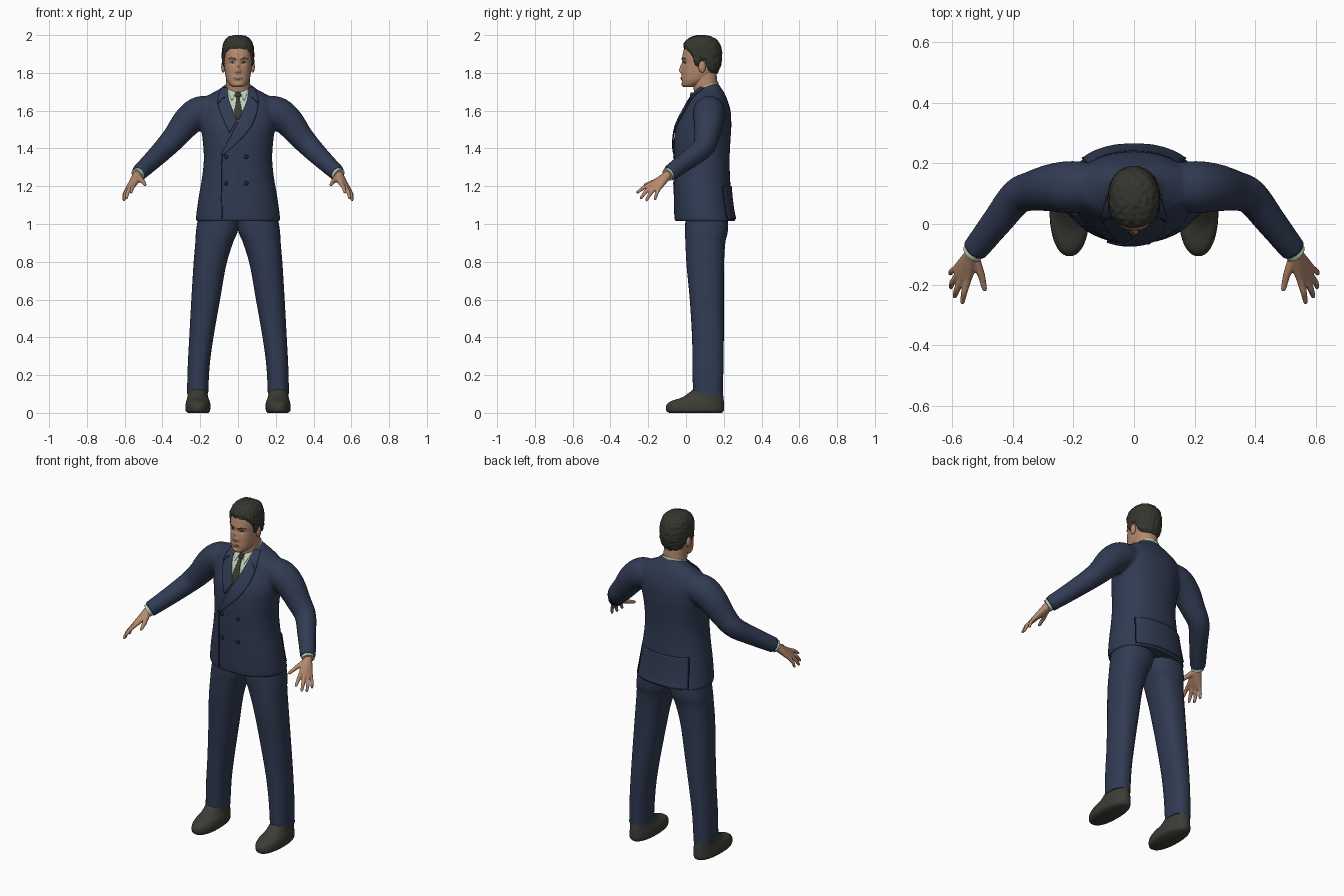
import bpy, bmesh, math
from mathutils import Vector, noise
from mathutils.bvhtree import BVHTree

if "Cube" in bpy.data.objects:
    bpy.data.objects.remove(bpy.data.objects["Cube"])


def material(name, *rgb):
    m = bpy.data.materials.new(name)
    m.use_nodes = True
    m.diffuse_color = (*rgb, 1)
    m.node_tree.nodes["Principled BSDF"].inputs["Base Color"].default_value = (*rgb, 1)
    return m


NAVY = material("navy cloth", .03, .043, .085)
SEAM = material("dark navy", .012, .017, .035)
SKIN = material("skin", .46, .25, .155)
LIPS = material("lips", .32, .14, .1)
HAIR = material("dark hair", .035, .036, .028)
SHOE = material("shoe leather", .045, .046, .036)
SHIRT = material("pale green shirt", .5, .62, .48)
TIE = material("dark tie", .045, .043, .03)
WHITE = material("eye white", .5, .45, .4)


def make(name, bm, mat, remesh=0, smooth=0):
    bmesh.ops.recalc_face_normals(bm, faces=bm.faces)
    me = bpy.data.meshes.new(name)
    bm.to_mesh(me)
    bm.free()
    me.materials.append(mat)
    me.polygons.foreach_set("use_smooth", [True] * len(me.polygons))
    me.set_sharp_from_angle(angle=math.radians(50))
    ob = bpy.data.objects.new(name, me)
    bpy.context.collection.objects.link(ob)
    if remesh:
        mod = ob.modifiers.new("blend", "REMESH")
        mod.mode, mod.voxel_size, mod.use_smooth_shade = "VOXEL", remesh, True
        mod = ob.modifiers.new("soften", "SMOOTH")
        mod.iterations, mod.factor = smooth, .5
    return ob


def dense(rows, k=6):
    """Smooth curve through rows of numbers."""
    out, last = [], len(rows) - 1
    for i in range(last):
        quad = list(zip(rows[max(i - 1, 0)], rows[i], rows[i + 1], rows[min(i + 2, last)]))
        for j in range(k):
            t = j / k
            out.append([b + .5 * t * (c - a + t * (2 * a - 5 * b + 4 * c - d + t * (3 * b - a - 3 * c + d)))
                        for a, b, c, d in quad])
    return out + [list(rows[-1])]


def skin_rings(bm, rings):
    loops = [[bm.verts.new(p) for p in ring] for ring in rings]
    n = len(loops[0])
    for a, b in zip(loops, loops[1:]):
        for i in range(n):
            bm.faces.new((a[i], a[(i + 1) % n], b[(i + 1) % n], b[i]))
    bm.faces.new(loops[0][::-1])
    bm.faces.new(loops[-1])
    return bm


def loft(bm, rows, n=48, power=2.2, k=6, flip=1):
    """Stack of rounded sections: z, x from, x to, front, back, tilt."""
    rings = []
    for z, x0, x1, f, b, tilt in dense(rows, k):
        ring = []
        for i in range(n):
            c, s = math.cos(math.tau * i / n), math.sin(math.tau * i / n)
            x = (x0 + x1) / 2 + (x1 - x0) / 2 * math.copysign(abs(c) ** (2 / power), c)
            y = (f + b) / 2 + (b - f) / 2 * math.copysign(abs(s) ** (2 / power), s)
            ring.append((x * flip, y, z + tilt * (y - .11)))
        rings.append(ring)
    return skin_rings(bm, rings)


def sym(rows):
    return [(z, -w, w, f, b, t) for z, w, f, b, t in rows]


def tube(bm, path, flip=1, n=28):
    pts = dense(path)
    rings = []
    for i, (x, y, z, r) in enumerate(pts):
        t = Vector(pts[min(i + 1, len(pts) - 1)][:3]) - Vector(pts[max(i - 1, 0)][:3])
        u = t.cross(Vector((0, 1, .4))).normalized()
        v = t.cross(u).normalized()
        ring = [Vector((x, y, z)) + r * (math.cos(a) * u + math.sin(a) * v)
                for a in (math.tau * j / n for j in range(n))]
        rings.append([(p.x * flip, p.y, p.z) for p in ring])
    return skin_rings(bm, rings)


def ball(name, loc, scale, mat):
    bm = bmesh.new()
    bmesh.ops.create_uvsphere(bm, u_segments=20, v_segments=12, radius=1)
    for v in bm.verts:
        v.co = Vector(loc) + v.co * Vector(scale)
    return make(name, bm, mat)


def hull(bm, balls, flip):
    """Convex skin around balls of x, y, z, radius."""
    ico, tmp = bmesh.new(), bmesh.new()
    bmesh.ops.create_icosphere(ico, subdivisions=2, radius=1)
    for x, y, z, r in balls:
        for v in ico.verts:
            p = v.co * r + Vector((x, y, z))
            tmp.verts.new((p.x * flip, p.y, p.z))
    res = bmesh.ops.convex_hull(tmp, input=tmp.verts)
    inside = [g for g in res["geom_interior"] if isinstance(g, bmesh.types.BMVert)]
    bmesh.ops.delete(tmp, geom=inside, context="VERTS")
    me = bpy.data.meshes.new("part")
    tmp.to_mesh(me)
    bm.from_mesh(me)
    bpy.data.meshes.remove(me)
    ico.free()
    tmp.free()


def surface(ob):
    return BVHTree.FromObject(ob, bpy.context.evaluated_depsgraph_get())


def drop(tree, x, z, side=-1, lift=0):
    hit, normal, *_ = tree.ray_cast(Vector((x, side, z)), Vector((0, -side, 0)))
    if hit is None:
        hit, normal, *_ = tree.find_nearest(Vector((x, .1 + .1 * side, z)))
    return hit + normal * lift


def patch(name, tree, edge_a, edge_b, mat, lift=.003, side=-1, across=8, thick=.005):
    """Thin plate between two (x, z) edges, laid on a surface."""
    bm = bmesh.new()
    grid = []
    for a, b in zip(dense(edge_a, 8), dense(edge_b, 8)):
        grid.append([bm.verts.new(drop(tree, a[0] + (b[0] - a[0]) * j / across,
                                       a[1] + (b[1] - a[1]) * j / across, side, lift))
                     for j in range(across + 1)])
    for r, s in zip(grid, grid[1:]):
        for j in range(across):
            bm.faces.new((r[j], r[j + 1], s[j + 1], s[j]))
    ob = make(name, bm, mat)
    mod = ob.modifiers.new("thickness", "SOLIDIFY")
    mod.thickness, mod.offset = thick, 0
    return ob


def seam(name, tree, line, side=-1, lift=.004):
    patch(name, tree, [(x - .002, z) for x, z in line], [(x + .002, z) for x, z in line],
          SEAM, lift, side, 1, .004)


# Jacket: body and sleeves blended into one surface
bm = loft(bmesh.new(), sym([
    (1.015, .224, -.06, .264, 0), (1.06, .22, -.063, .252, 0), (1.15, .207, -.065, .24, 0),
    (1.25, .19, -.066, .233, 0), (1.35, .181, -.066, .231, 0), (1.45, .188, -.063, .236, 0),
    (1.52, .198, -.05, .24, 0), (1.6, .2, -.012, .236, 0), (1.66, .185, .022, .218, 0),
    (1.69, .14, .042, .2, .1), (1.712, .095, .052, .18, .25), (1.728, .078, .057, .168, .35)]))
ARM = [(.12, .125, 1.6, .075), (.2, .122, 1.59, .086), (.265, .12, 1.545, .08), (.33, .11, 1.465, .067),
       (.385, .09, 1.405, .059), (.45, .01, 1.34, .051), (.527, -.088, 1.268, .043)]
for s in (1, -1):
    tube(bm, ARM, s)
jacket = make("jacket", bm, NAVY, .008, 6)
cloth = surface(jacket)

# Shirt front, tie and lapels
patch("shirt_front", cloth, [(-.058, 1.715), (-.05, 1.65), (-.006, 1.545)],
      [(.058, 1.715), (.05, 1.65), (0, 1.54)], SHIRT, .003, across=16)
patch("tie", cloth, [(-.014, 1.695), (-.01, 1.655), (-.018, 1.59), (-.006, 1.55)],
      [(.014, 1.695), (.01, 1.655), (.02, 1.59), (.0, 1.545)], TIE, .007)
ball("tie_knot", drop(cloth, 0, 1.675, lift=.006), (.016, .009, .019), TIE)
patch("right_lapel", cloth, [(-.055, 1.72), (-.047, 1.65), (-.005, 1.548)],
      [(-.085, 1.715), (-.105, 1.63), (-.045, 1.48)], NAVY, .006)
patch("left_lapel", cloth, [(.055, 1.72), (.047, 1.65), (0, 1.54), (-.086, 1.37)],
      [(.085, 1.715), (.105, 1.63), (.06, 1.5), (-.08, 1.36)], NAVY, .008)
seam("front_edge_seam", cloth, [(-.05, 1.44), (-.08, 1.37), (-.086, 1.25), (-.084, 1.03)])
for s, side in ((1, "left"), (-1, "right")):
    seam(side + "_lapel_notch", cloth, [(s * .1, 1.635), (s * .085, 1.655), (s * .07, 1.665)], lift=.011)
    patch(side + "_collar_point", cloth, [(s * .05, 1.72), (s * .045, 1.68), (s * .032, 1.65)],
          [(s * .012, 1.71), (s * .016, 1.685), (s * .03, 1.65)], SHIRT, .006)
for i, z in enumerate((1.355, 1.215)):
    for x in (-.063, .043):
        ball(f"button_{i}_{'left' if x > 0 else 'right'}", drop(cloth, x, z), (.012, .005, .012), SEAM)

# Back panel hanging between two vents
patch("back_panel", cloth, [(-.15, 1.2), (-.158, 1.1), (-.165, 1.025)],
      [(.15, 1.2), (.158, 1.1), (.165, 1.025)], NAVY, .004, 1, 24)
for s, side in ((1, "left"), (-1, "right")):
    seam(side + "_vent", cloth, [(s * .151, 1.2), (s * .159, 1.1), (s * .166, 1.028)], 1, .006)

# Trousers and shoes
LEG = [(.1, .158, .27, .037, .195, 0), (.25, .15, .266, .034, .198, 0), (.4, .13, .258, .032, .2, 0),
       (.6, .095, .247, .02, .2, 0), (.78, .063, .236, .003, .201, 0), (.9, .027, .226, -.003, .208, 0),
       (.97, -.001, .221, -.005, .222, 0), (1.1, -.02, .2, 0, .22, 0)]
FOOT = [(0, .158, .264, -.09, .19, 0), (.012, .148, .277, -.104, .2, 0), (.04, .146, .278, -.104, .201, 0),
        (.062, .15, .274, -.08, .2, 0), (.085, .158, .268, -.015, .198, 0), (.13, .166, .262, .045, .19, 0)]
bm = bmesh.new()
for s in (1, -1):
    loft(bm, LEG, flip=s, power=2.3)
make("trousers", bm, NAVY)
for s, side in ((1, "left"), (-1, "right")):
    make(side + "_shoe", loft(bmesh.new(), FOOT, flip=s, power=2.2), SHOE)

# Hands with shirt cuffs
FINGERS = {
    "index": [(.547, -.18, 1.213, .0125), (.56, -.225, 1.192, .011), (.566, -.257, 1.168, .008)],
    "middle": [(.565, -.178, 1.2, .0125), (.584, -.216, 1.168, .011), (.591, -.238, 1.138, .008)],
    "ring": [(.579, -.165, 1.19, .012), (.599, -.192, 1.157, .0105), (.604, -.208, 1.128, .008)],
    "pinky": [(.587, -.145, 1.184, .011), (.603, -.157, 1.157, .0095), (.606, -.163, 1.133, .0075)],
    "thumb": [(.525, -.115, 1.245, .018), (.503, -.17, 1.224, .0125), (.493, -.214, 1.208, .009)]}
for s, side in ((1, "left"), (-1, "right")):
    bm = bmesh.new()
    hull(bm, [(.52, -.075, 1.274, .026), (.535, -.1, 1.256, .025)], s)
    hull(bm, [(.535, -.1, 1.256, .024), FINGERS["thumb"][0]] +
         [f[0] for k, f in FINGERS.items() if k != "thumb"], s)
    for f in FINGERS.values():
        hull(bm, f[:2], s)
        hull(bm, f[1:], s)
    make(side + "_hand", bm, SKIN, .004, 3)
    make(side + "_shirt_cuff", tube(bmesh.new(), [(.51, -.07, 1.28, .034), (.535, -.098, 1.26, .035)], s), SHIRT)

# Neck and shirt collar
make("neck", loft(bmesh.new(), sym([(1.64, .066, .05, .175, 0), (1.72, .064, .04, .168, 0),
                                    (1.82, .06, .02, .16, 0)])), SKIN)
make("shirt_collar", loft(bmesh.new(), sym([(1.66, .076, .045, .178, .3), (1.715, .071, .046, .172, .4),
                                            (1.733, .068, .05, .17, .4)])), SHIRT)

# Head with a modelled face
HEAD = sym([
    (1.724, .022, -.01, .035, 0), (1.735, .042, -.02, .07, 0), (1.76, .059, -.023, .115, 0),
    (1.79, .067, -.022, .148, 0), (1.82, .071, -.021, .165, 0), (1.85, .074, -.018, .175, 0),
    (1.88, .075, -.02, .179, 0), (1.91, .075, -.015, .179, 0), (1.94, .072, -.006, .173, 0),
    (1.965, .062, .01, .158, 0), (1.98, .045, .035, .135, 0), (1.988, .018, .065, .105, 0)])
BUMPS = [(-.013, 0, 1.812, .013, .014), (-.011, 0, 1.836, .009, .018), (-.004, 0, 1.772, .02, .009),
         (-.004, 0, 1.738, .022, .012), (.003, 0, 1.755, .02, .007)]
for s in (1, -1):
    BUMPS += [(.007, s * .03, 1.855, .016, .011), (-.003, s * .03, 1.876, .02, .007),
              (-.005, s * .011, 1.806, .006, .007)]
bm = loft(bmesh.new(), HEAD, 144, 2.25, 8)
for v in bm.verts:
    if v.co.y < .06:
        v.co.y += sum(a * math.exp(-((v.co.x - x) / w) ** 2 - ((v.co.z - z) / h) ** 2) for a, x, z, w, h in BUMPS)
head = make("head", bm, SKIN)
face = surface(head)

# Hair: a swollen copy of the skull that sinks in below the hairline
HAIRLINE = [(-.1, 1.93), (0, 1.925), (.035, 1.89), (.05, 1.835), (.07, 1.83), (.08, 1.865),
            (.1, 1.86), (.12, 1.81), (.16, 1.785), (.3, 1.785)]


def hairline(y):
    for (a, p), (b, q) in zip(HAIRLINE, HAIRLINE[1:]):
        if y <= b:
            return p + (q - p) * (y - a) / (b - a)


bm = loft(bmesh.new(), HEAD, 144, 2.25, 8)
bald = []
for v in bm.verts:
    rise = max(-.4, min(1, (v.co.z - hairline(v.co.y)) / .02))
    if rise <= -.4:
        bald.append(v)
    out = (v.co - Vector((0, .085, 1.86))).normalized()
    v.co += out * (.0115 * rise + (.004 * noise.noise(v.co * 70) if rise > 0 else 0))
bmesh.ops.delete(bm, geom=bald, context="VERTS")
make("hair", bm, HAIR)

# Ears, eyes, brows and mouth
for s, side in ((1, "left"), (-1, "right")):
    ball(side + "_ear", (s * .078, .085, 1.832), (.011, .019, .031), SKIN)
    x = s * .03
    ends = [(x - .014, 1.854), (x + .014, 1.854)]
    patch(side + "_eye", face, [ends[0], (x, 1.86), ends[1]], [ends[0], (x, 1.849), ends[1]], WHITE, .001, thick=.002)
    patch(side + "_iris", face, [(x - .005, 1.855), (x, 1.859), (x + .005, 1.855)],
          [(x - .005, 1.854), (x, 1.85), (x + .005, 1.854)], HAIR, .002, thick=.002)
    patch(side + "_lash", face, [ends[0], (x, 1.861), ends[1]], [ends[0], (x, 1.858), ends[1]], HAIR, .002, thick=.002)
    patch(side + "_brow", face, [(s * .012, 1.875), (s * .032, 1.882), (s * .052, 1.874)],
          [(s * .012, 1.869), (s * .032, 1.876), (s * .052, 1.873)], HAIR, .001, thick=.003)
patch("mouth", face, [(-.024, 1.771), (-.006, 1.778), (.006, 1.778), (.024, 1.771)],
      [(-.024, 1.77), (-.008, 1.764), (.008, 1.764), (.024, 1.77)], LIPS, .001, thick=.002)
